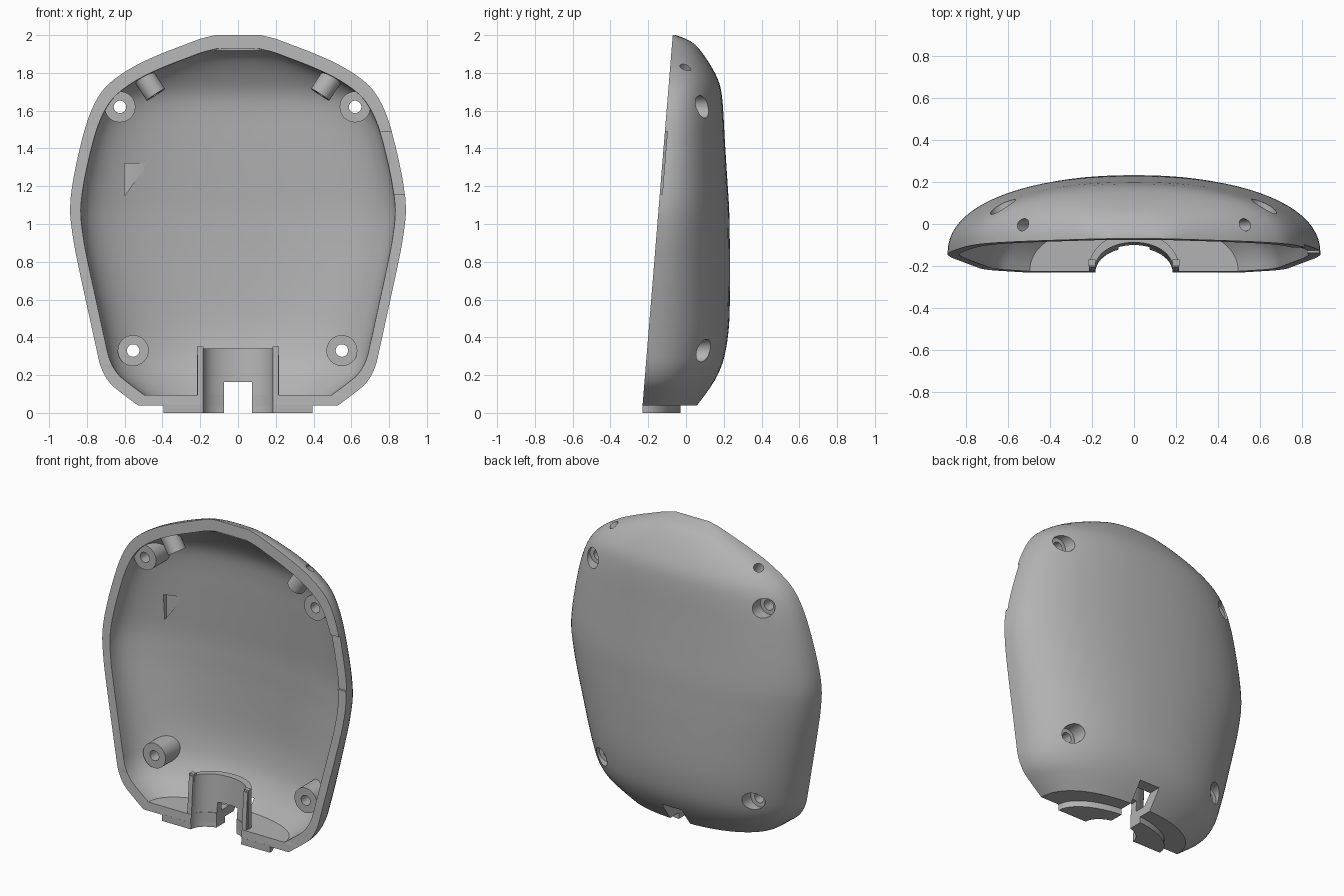
import bpy, bmesh, math
from mathutils import Vector

cube = bpy.data.objects.get("Cube")
if cube:
    bpy.data.objects.remove(cube, do_unlink=True)

grey = bpy.data.materials.new("plain grey")
grey.use_nodes = True
COLOUR = (0.45, 0.45, 0.45, 1)
grey.diffuse_color = COLOUR
grey.node_tree.nodes["Principled BSDF"].inputs["Base Color"].default_value = COLOUR


def loft(name, rings):
    """Closed solid through a list of matching rings."""
    bm = bmesh.new()
    loops = [[bm.verts.new(p) for p in ring] for ring in rings]
    count = len(loops[0])
    for low, high in zip(loops, loops[1:]):
        for i in range(count):
            j = (i + 1) % count
            bm.faces.new((low[i], low[j], high[j], high[i]))
    bm.faces.new(loops[0])
    bm.faces.new(loops[-1])
    bmesh.ops.recalc_face_normals(bm, faces=bm.faces)
    mesh = bpy.data.meshes.new(name)
    bm.to_mesh(mesh)
    bm.free()
    mesh.materials.append(grey)
    obj = bpy.data.objects.new(name, mesh)
    bpy.context.collection.objects.link(obj)
    return obj


def prism(name, outline, z0, z1):
    return loft(name, [[(x, y, z) for x, y in outline] for z in (z0, z1)])


def box(name, x0, x1, y0, y1, z0, z1):
    return prism(name, [(x0, y0), (x1, y0), (x1, y1), (x0, y1)], z0, z1)


def rod(name, start, end, radius, sides=32):
    start, end = Vector(start), Vector(end)
    turn = (end - start).to_track_quat("Z", "Y")
    angles = [math.tau * i / sides for i in range(sides)]
    ring = [turn @ Vector((radius * math.cos(a), radius * math.sin(a), 0)) for a in angles]
    return loft(name, [[p + c for p in ring] for c in (start, end)])


def combine(obj, tool, operation="DIFFERENCE"):
    mod = obj.modifiers.new("cut", "BOOLEAN")
    mod.operation = operation
    mod.solver = "EXACT"
    mod.object = tool
    bpy.context.view_layer.objects.active = obj
    bpy.ops.object.modifier_apply(modifier=mod.name)


def rim_y(z):
    return -0.23 + 0.0816 * (z - 0.04)


def arch(rx, ry, steps=24):
    """Half ellipse opening toward the front."""
    return [(rx * math.cos(math.pi * i / steps), rim_y(0.04) + ry * math.sin(math.pi * i / steps))
            for i in range(steps + 1)]


# Height, half width and back depth of the dome
PROFILE = [Vector(row) for row in (
    (0.04, 0.53, 0.06), (0.1, 0.61, 0.105), (0.16, 0.68, 0.145), (0.24, 0.725, 0.185),
    (0.34, 0.75, 0.212), (0.5, 0.785, 0.23), (0.8, 0.85, 0.233), (0.95, 0.877, 0.231),
    (1.09, 0.889, 0.228), (1.26, 0.868, 0.217), (1.47, 0.82, 0.204), (1.6, 0.777, 0.197),
    (1.7, 0.722, 0.187), (1.77, 0.65, 0.167), (1.84, 0.54, 0.13), (1.9, 0.41, 0.09),
    (1.95, 0.28, 0.048), (1.98, 0.2, 0.0), (2.0, 0.12, -0.055))]


def smooth_rows(rows, steps=3):
    """Rounded curve through the profile rows."""
    out = []
    for i in range(len(rows) - 1):
        b, c = rows[i], rows[i + 1]
        a, d = rows[max(i - 1, 0)], rows[min(i + 2, len(rows) - 1)]
        for k in range(steps):
            t = k / steps
            out.append(b + 0.5 * t * ((c - a) + t * (2 * a - 5 * b + 4 * c - d
                                                     + t * (3 * (b - c) + d - a))))
    return out + [rows[-1]]


def swell(value):
    """Slightly fuller than a plain ellipse."""
    return math.copysign(abs(value) ** 0.9, value)


def hull(name, inset, forward=0):
    rings = []
    for z, w, back in smooth_rows(PROFILE):
        z = 0.04 + inset + (z - 0.04) * (1.96 - 2.3 * inset) / 1.96
        w = w * (1 - 1.15 * inset)
        front = rim_y(z)
        depth = max(back - 0.9 * inset - front, 0.012)
        angles = [math.pi * i / 40 for i in range(41)]
        ring = [(w * swell(math.cos(a)), front + depth * swell(math.sin(a)), z) for a in angles]
        if forward:
            ring += [(-w, front - forward, z), (w, front - forward, z)]
        rings.append(ring)
    return loft(name, rings)


# Hollow shell with a shallow step in the rim and a small corner recess inside
shell = hull("shell", 0)
low, high = 1.16, 1.49
step = loft("step_cutter", [[(0.7, y, z), (1, y, z), (1, rim_y(z) + 0.013, z),
                             (0.7, rim_y(z) + 0.013, z)] for z in (low, high) for y in (-0.3,)])
cavity = hull("cavity_cutter", 0.055, 0.1)
recess = loft("recess_cutter", [[(-0.6, y, 1.32), (-0.48, y, 1.32), (-0.6, y, 1.15)]
                                for y in (-0.05, 0.112)])
for cutter in (step, cavity, recess):
    combine(shell, cutter)
limit = hull("boss_limit", 0.025)
parts, helpers = [shell], [step, cavity, recess, limit]

# Screw bosses with countersunk holes from the back
for x, z, side in ((-0.625, 1.62, "upper_right"), (0.62, 1.62, "upper_left"),
                   (-0.555, 0.33, "lower_right"), (0.55, 0.33, "lower_left")):
    boss = rod(side + "_screw_boss", (x, -0.08, z), (x, 0.3, z), 0.082)
    combine(boss, limit, "INTERSECT")
    hole = rod("hole_cutter", (x, -0.4, z), (x, 0.4, z), 0.033)
    sink = rod("sink_cutter", (x, 0.03, z), (x, 0.4, z), 0.06)
    for part in (shell, boss):
        combine(part, sink)
        combine(part, hole)
    parts.append(boss)
    helpers += [hole, sink]

# Slanted bosses near the top
for sign, side in ((-1, "right"), (1, "left")):
    inner, outer = Vector((sign * 0.435, -0.015, 1.685)), Vector((sign * 0.598, 0.005, 1.935))
    boss = rod(side + "_slanted_boss", inner, outer, 0.058)
    combine(boss, limit, "INTERSECT")
    hole = rod("hole_cutter", inner.lerp(outer, -0.2), outer, 0.03)
    for part in (shell, boss):
        combine(part, hole)
    parts.append(boss)
    helpers.append(hole)

# Cable collar, bottom flange, and the passage through them
collar = prism("cable_collar", arch(0.214, 0.165) + arch(0.184, 0.118)[::-1], 0, 0.34)
for v in collar.data.vertices:
    v.co.y += max(0, rim_y(v.co.z) - rim_y(0.04))
flange = prism("bottom_flange", arch(0.395, 0.205), 0, 0.045)
tunnel = prism("tunnel_cutter", [(0.186, -0.4)] + arch(0.186, 0.12) + [(-0.186, -0.4)], -0.1, 0.2)
slot = box("slot_cutter", -0.073, 0.073, -0.3, 0.4, -0.1, 0.163)
for part in (shell, flange):
    combine(part, tunnel)
for part in (shell, flange, collar):
    combine(part, slot)
parts += [collar, flange]
helpers += [tunnel, slot]

# Small guide lips on the collar edges
for sign, side in ((-1, "right"), (1, "left")):
    x0, x1 = sorted((sign * 0.183, sign * 0.216))
    parts.append(box(side + "_collar_lip", x0, x1, -0.2, -0.17, 0.09, 0.352))

for helper in helpers:
    bpy.data.objects.remove(helper, do_unlink=True)

# Smooth curved faces, keep edges sharp
bpy.ops.object.select_all(action="DESELECT")
for part in parts:
    part.select_set(True)
bpy.context.view_layer.objects.active = shell
bpy.ops.object.shade_smooth_by_angle(angle=math.radians(30))
